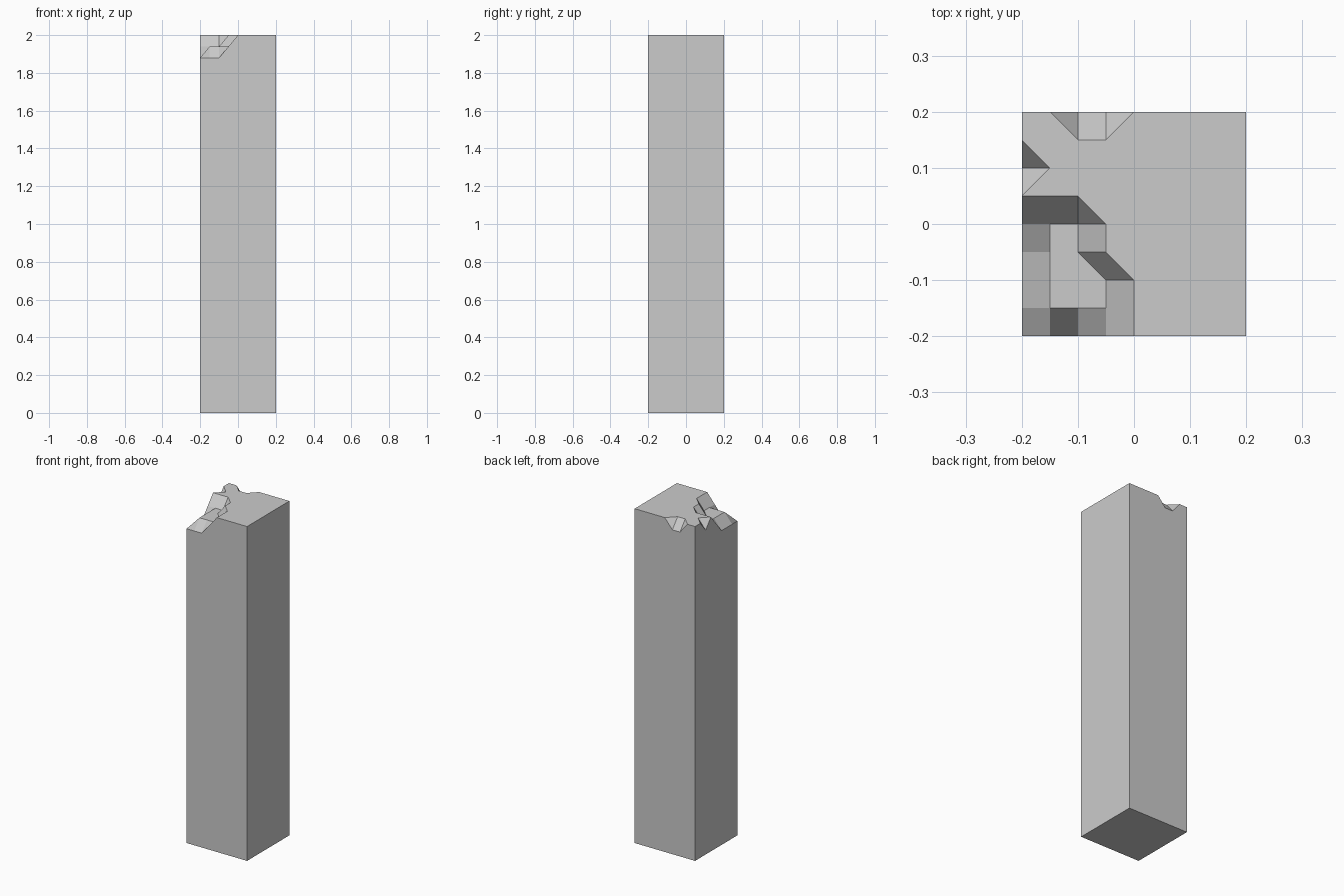
import bpy, bmesh, math

if "Cube" in bpy.data.objects:
    bpy.data.objects.remove(bpy.data.objects["Cube"])

# Square pillar with a chipped top: the top is an 8 x 8 grid with sunken points
N, SIZE, HEIGHT, STEP = 8, 0.4, 2.0, 0.06
one_step = {(3, 0), (1, 1), (2, 1), (3, 1), (1, 2), (2, 2), (3, 2), (1, 3), (2, 3),
            (0, 4), (1, 4), (2, 4), (0, 6), (2, 8), (3, 8)}
two_steps = {(0, 0), (1, 0), (2, 0), (0, 1), (0, 2), (0, 3)}


def drop(p):
    return 2 if p in two_steps else 1 if p in one_step else 0


def coord(i):
    return -SIZE / 2 + SIZE * i / N


bm = bmesh.new()
top = {(i, j): bm.verts.new((coord(i), coord(j), HEIGHT - STEP * drop((i, j))))
       for i in range(N + 1) for j in range(N + 1)}

# Broken top surface: split cells where a single upper corner differs
for i in range(N):
    for j in range(N):
        c = [(i, j), (i + 1, j), (i + 1, j + 1), (i, j + 1)]
        d = [drop(p) for p in c]
        odd = [k for k in range(4) if d.count(d[k]) == 1]
        if len(odd) == 1 and max(d) < 2:
            k = odd[0]
            bm.faces.new([top[c[(k + n) % 4]] for n in (3, 0, 1)])
            bm.faces.new([top[c[(k + n) % 4]] for n in (1, 2, 3)])
        else:
            bm.faces.new([top[p] for p in c])

# Straight sides under each top edge, and the base
base = {(i, j): bm.verts.new((coord(i), coord(j), 0)) for i in (0, N) for j in (0, N)}
r = range(N + 1)
edges = [[(i, 0) for i in r], [(N, j) for j in r],
         [(N - i, N) for i in r], [(0, N - j) for j in r]]
for e in edges:
    bm.faces.new([base[e[0]], base[e[-1]]] + [top[p] for p in reversed(e)])
bm.faces.new([base[p] for p in ((0, 0), (0, N), (N, N), (N, 0))])

# Merge coplanar cells
bmesh.ops.dissolve_limit(bm, angle_limit=math.radians(1), verts=bm.verts[:], edges=bm.edges[:])
bmesh.ops.recalc_face_normals(bm, faces=bm.faces[:])

mesh = bpy.data.meshes.new("broken_pillar")
bm.to_mesh(mesh)
bm.free()
bpy.context.collection.objects.link(bpy.data.objects.new("broken_pillar", mesh))
